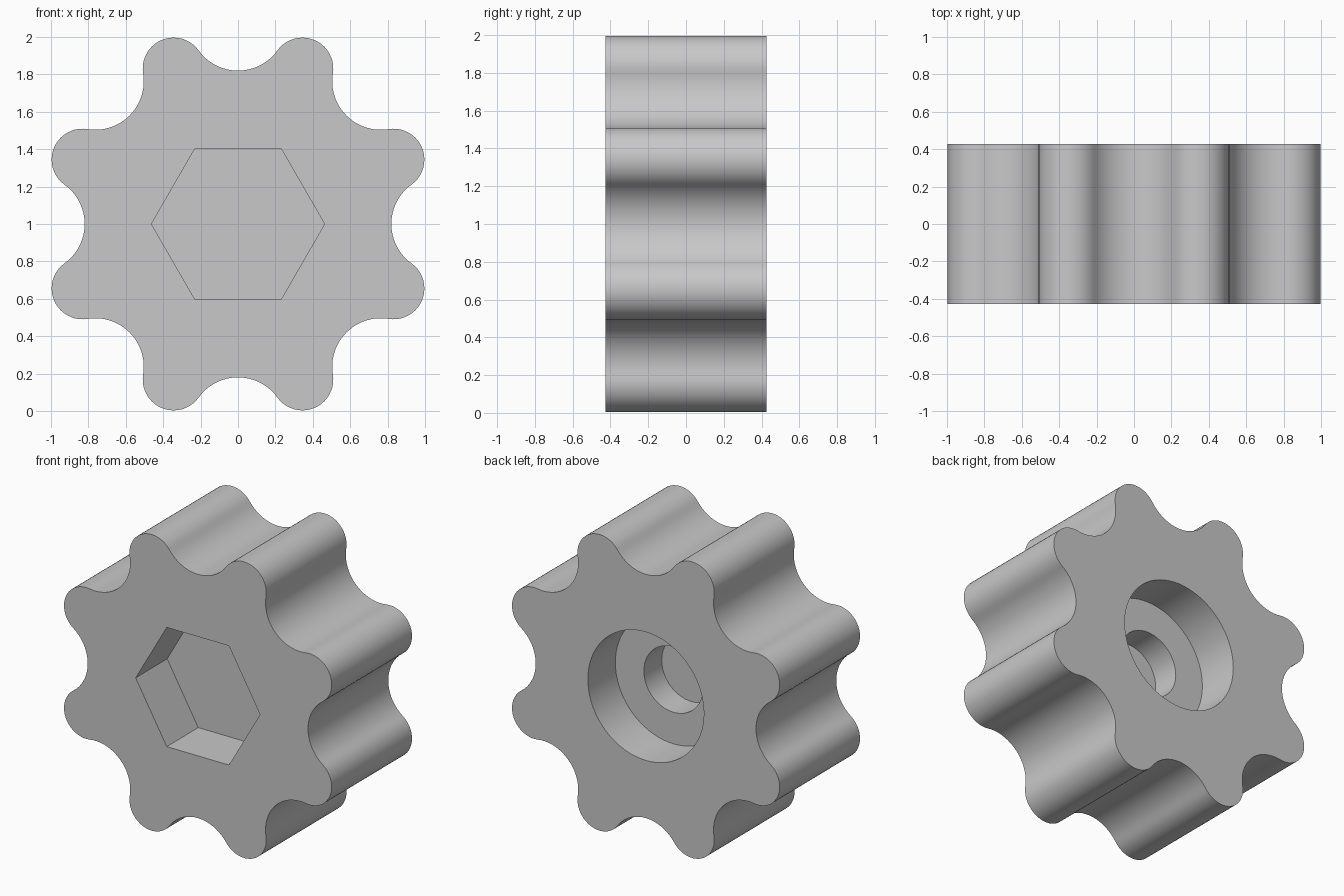
import bpy
import bmesh
from math import cos, sin, pi, radians, atan2

cube = bpy.data.objects.get("Cube")
if cube:
    bpy.data.objects.remove(cube, do_unlink=True)

# Main dimensions
HALF = 0.427                     # half thickness along y
LOBES = 8
LOBE_DIST, LOBE_R = 0.9, 0.165   # grip lobe centres and radius
NOTCH_DIST, NOTCH_R = 1.08, 0.26 # finger notch centres and radius
HEX_R, HEX_DEPTH = 0.463, 0.335
BORE_R, BORE_DEPTH = 0.432, 0.293
HOLE_R, HOLE_DEPTH = 0.22, 0.19

grey = bpy.data.materials.new("plain grey")
grey.use_nodes = True
colour = (0.58, 0.58, 0.58, 1)
grey.diffuse_color = colour
grey.node_tree.nodes["Principled BSDF"].inputs["Base Color"].default_value = colour


def arc(dist, axis, radius, start, end, steps):
    """Points on an arc whose centre lies at polar position (dist, axis)."""
    cx, cz = dist * cos(axis), dist * sin(axis)
    angles = [start + (end - start) * i / steps for i in range(steps + 1)]
    return [(cx + radius * cos(a), cz + radius * sin(a)) for a in angles]


def circle(radius, sides):
    return arc(0, 0, radius, 0, 2 * pi, sides)[:-1]


def prism(name, points, y0, y1):
    """Extrude an outline in the xz plane from y0 to y1."""
    bm = bmesh.new()
    face = bm.faces.new([bm.verts.new((x, y0, z + 1)) for x, z in points])
    out = bmesh.ops.extrude_face_region(bm, geom=[face])
    moved = [v for v in out["geom"] if isinstance(v, bmesh.types.BMVert)]
    bmesh.ops.translate(bm, verts=moved, vec=(0, y1 - y0, 0))
    bmesh.ops.recalc_face_normals(bm, faces=bm.faces)
    mesh = bpy.data.meshes.new(name)
    bm.to_mesh(mesh)
    bm.free()
    mesh.materials.append(grey)
    obj = bpy.data.objects.new(name, mesh)
    bpy.context.collection.objects.link(obj)
    return obj


# Grip outline: tangent lobe and notch arcs
pitch = 2 * pi / LOBES
half = pitch / 2
theta = atan2(NOTCH_DIST * sin(half), NOTCH_DIST * cos(half) - LOBE_DIST)
outline = []
for k in range(LOBES):
    a = half + k * pitch
    outline += arc(LOBE_DIST, a, LOBE_R, a - theta, a + theta, 20)
    outline += arc(NOTCH_DIST, a + half, NOTCH_R, a + theta + pi,
                   a + pitch - theta + pi, 18)[1:-1]

knob = prism("knob_body", outline, -HALF, HALF)

# Hexagonal nut pocket in front, stepped blind bore in the back
shoulder = HALF - BORE_DEPTH
cutters = [
    prism("hex_pocket_cutter", circle(HEX_R, 6), -HALF - 0.1, -HALF + HEX_DEPTH),
    prism("counterbore_cutter", circle(BORE_R, 72), shoulder, HALF + 0.1),
    prism("bolt_hole_cutter", circle(HOLE_R, 56), shoulder - HOLE_DEPTH, HALF + 0.2),
]
bpy.ops.object.select_all(action="DESELECT")
bpy.context.view_layer.objects.active = knob
knob.select_set(True)
for cutter in cutters:
    cutter.hide_render = True
    mod = knob.modifiers.new(cutter.name, "BOOLEAN")
    mod.operation = "DIFFERENCE"
    mod.solver = "EXACT"
    mod.object = cutter
    bpy.ops.object.modifier_apply(modifier=mod.name)
    bpy.data.objects.remove(cutter, do_unlink=True)

bpy.ops.object.shade_smooth_by_angle(angle=radians(30))
